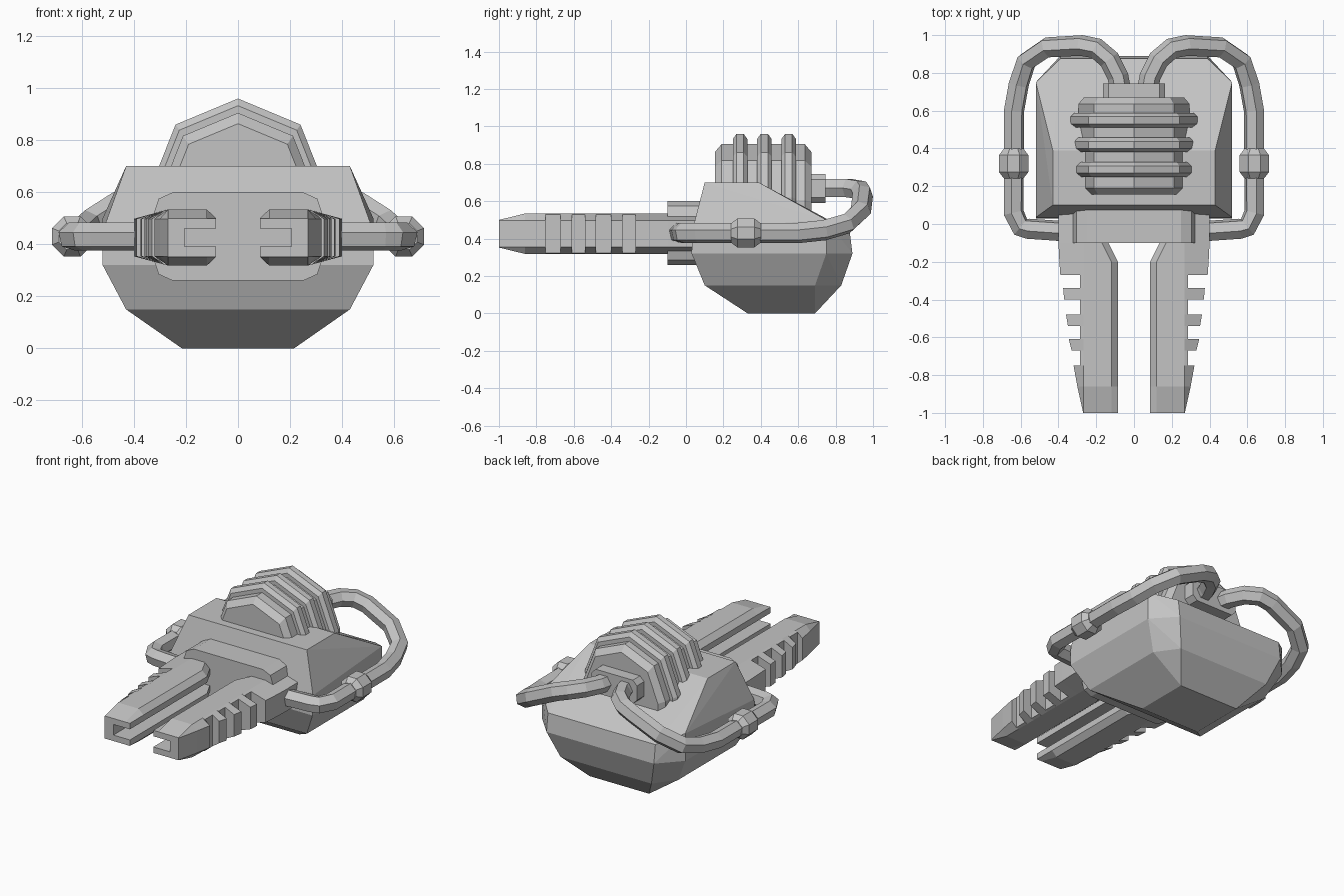
import bpy, bmesh, math
from mathutils import Vector

old = bpy.data.objects.get("Cube")
if old:
    bpy.data.objects.remove(old, do_unlink=True)

grey = bpy.data.materials.new("plain_grey")
grey.use_nodes = True
COLOUR = (0.55, 0.55, 0.55, 1)
grey.diffuse_color = COLOUR
grey.node_tree.nodes["Principled BSDF"].inputs["Base Color"].default_value = COLOUR


def finish(name, bm):
    bmesh.ops.remove_doubles(bm, verts=bm.verts, dist=0.0005)
    bmesh.ops.recalc_face_normals(bm, faces=bm.faces)
    mesh = bpy.data.meshes.new(name)
    bm.to_mesh(mesh)
    bm.free()
    mesh.materials.append(grey)
    obj = bpy.data.objects.new(name, mesh)
    bpy.context.collection.objects.link(obj)
    return obj


def loft(name, sections, side=1):
    """Skin closed sections of equal length and cap both ends."""
    bm = bmesh.new()
    rings = [[bm.verts.new((side * x, y, z)) for x, y, z in s] for s in sections]
    n = len(rings[0])
    for a, b in zip(rings, rings[1:]):
        for i in range(n):
            j = (i + 1) % n
            bm.faces.new((a[i], a[j], b[j], b[i]))
    bm.faces.new(rings[0])
    bm.faces.new(rings[-1])
    return finish(name, bm)


def mirrored(half):
    """Complete an outline from its right half, listed top to bottom."""
    return half + [(-x, z) for x, z in reversed(half) if x > 0]


# Faceted main body as a convex shell
bm = bmesh.new()
corners = [(.43, .1, .7), (.43, .39, .7),
           (.52, .035, .45), (.52, .75, .5), (.39, .875, .44),
           (.52, .03, .32), (.52, .75, .32), (.39, .89, .32),
           (.43, .1, .15), (.43, .69, .15), (.33, .83, .15),
           (.215, .33, 0), (.215, .69, 0)]
for x, y, z in corners:
    bm.verts.new((x, y, z))
    bm.verts.new((-x, y, z))
bmesh.ops.convex_hull(bm, input=bm.verts)
bmesh.ops.dissolve_limit(bm, angle_limit=math.radians(2), verts=bm.verts, edges=bm.edges)
finish("body", bm)

# Front collar that holds the blades
collar = mirrored([(.25, .6), (.305, .575), (.33, .5),
                   (.33, .36), (.305, .285), (.25, .26)])
loft("front_collar", [[(x, y, z) for x, z in collar] for y in (-.1, .1)])

# Ribbed engine: one outline scaled along its length
hood = mirrored([(0, .46), (.24, .36), (.335, .12), (.335, 0)])
BODY, RIM, FULL = .88, .94, 1
steps = [(.155, .79), (.19, BODY)]
for y in (.25, .38, .51):
    steps += [(y, BODY), (y, RIM), (y + .02, FULL), (y + .058, FULL),
              (y + .078, RIM), (y + .078, BODY)]
steps += [(.635, BODY), (.67, .79)]
loft("ribbed_engine", [[(x * s, y, .5 + z * s) for x, z in hood] for y, s in steps])

# Socket where the hoses leave the engine
socket = mirrored([(.135, .745), (.165, .715), (.165, .62), (.135, .59)])
loft("hose_socket", [[(x, y, z) for x, z in socket] for y in (.6, .745)])


# Blade: channel section open to the inside, with notches along the outside
def blade_section(y, inner, outer, edge, top):
    half = [(inner, .035), (inner, min(.075, top)), (inner + .035, top),
            (.268, top), (outer, edge)]
    upper = [(.205, .035)] + half
    lower = [(x, -z) for x, z in reversed(upper)]
    return [(x, y, .426 + z) for x, z in upper + lower]


IN, TOP, EDGE = .085, .108, .072
blade = [blade_section(.08, .17, .4, EDGE, TOP),
         blade_section(-.1, .135, .4, EDGE, TOP),
         blade_section(-.2, IN, .395, EDGE, TOP)]
notches = [(-.27, -.34, .39, .375), (-.4, -.48, .37, .36),
           (-.54, -.61, .35, .345), (-.67, -.75, .33, .32)]
for start, end, before, after in notches:
    blade += [blade_section(start, IN, before, EDGE, TOP),
              blade_section(start, IN, .285, .103, TOP),
              blade_section(end, IN, .285, .103, TOP),
              blade_section(end, IN, after, EDGE, TOP)]
blade += [blade_section(-.86, IN, .3, EDGE, TOP),
          blade_section(-1, IN, .269, EDGE, .074)]

# Hose centre line, from the socket round to the front
path = [(.07, .7, .67), (.085, .78, .67), (.13, .87, .67), (.2, .93, .66),
        (.28, .945, .635), (.46, .935, .55), (.57, .86, .48), (.61, .74, .445),
        (.635, .6, .43), (.637, .06, .43), (.6, -.015, .43), (.56, -.025, .43),
        (.34, -.04, .43)]


def hose(name, side):
    curve = bpy.data.curves.new(name + "_path", "CURVE")
    curve.dimensions = "3D"
    curve.bevel_depth = .056
    curve.bevel_resolution = 1
    curve.use_fill_caps = True
    spline = curve.splines.new("POLY")
    spline.points.add(len(path) - 1)
    for point, (x, y, z) in zip(spline.points, path):
        point.co = (side * x, y, z, 1)
    helper = bpy.data.objects.new(name + "_path", curve)
    bpy.context.collection.objects.link(helper)
    bpy.context.view_layer.update()
    bm = bmesh.new()
    shape = helper.evaluated_get(bpy.context.evaluated_depsgraph_get())
    bm.from_mesh(shape.to_mesh())
    shape.to_mesh_clear()
    bpy.data.objects.remove(helper, do_unlink=True)
    for face in bm.faces:
        face.smooth = False
    finish(name, bm)


def ring(y, radius, sides=8):
    angles = [math.tau * (i + .5) / sides for i in range(sides)]
    return [(.637 + radius * math.cos(a), y, .43 + radius * math.sin(a)) for a in angles]


coupling = [ring(.24, .055), ring(.275, .084), ring(.365, .084), ring(.4, .055)]

# Paired parts
for label, side in (("left", 1), ("right", -1)):
    loft(label + "_blade", blade, side)
    hose(label + "_hose", side)
    loft(label + "_hose_coupling", coupling, side)
